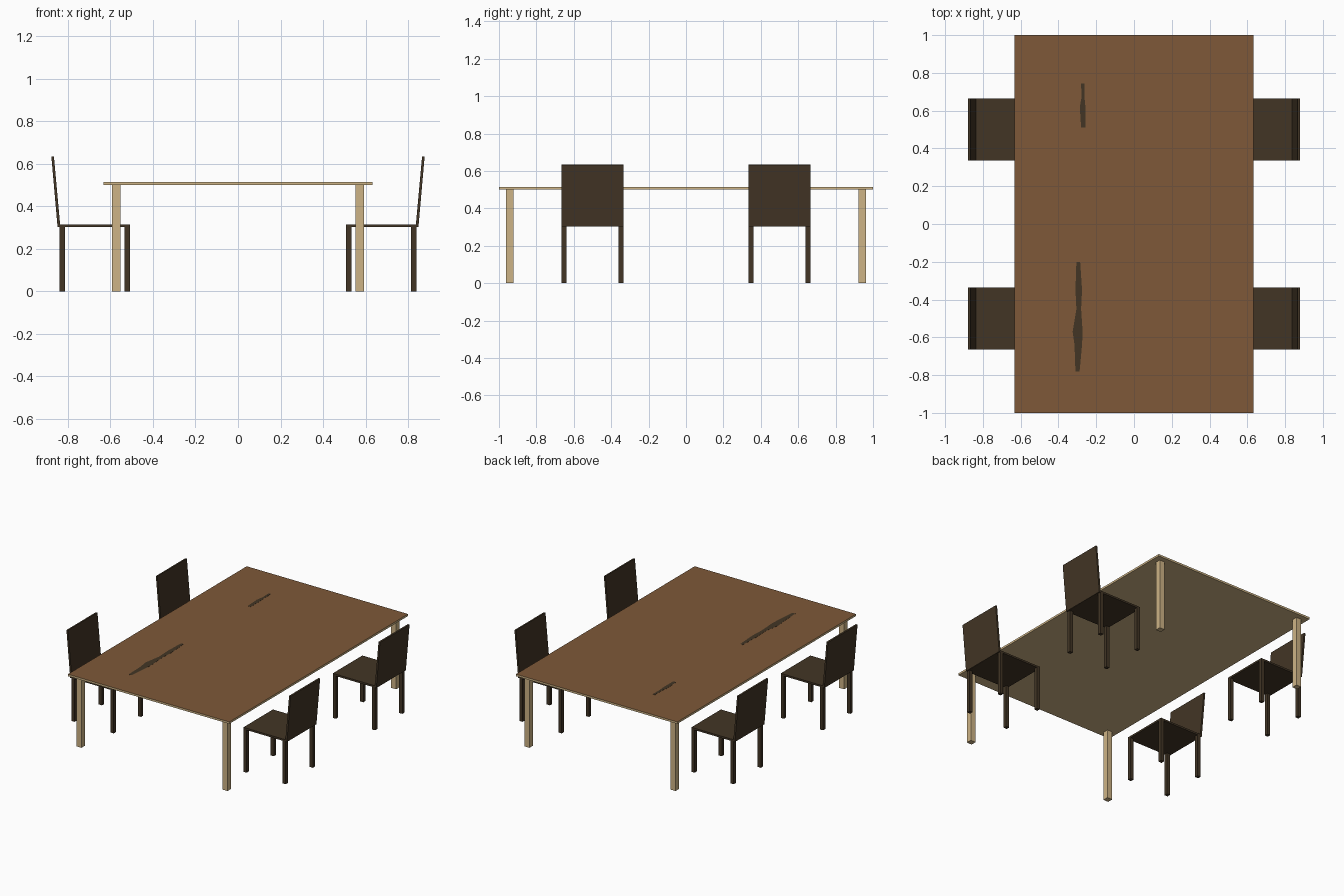
import bpy
import bmesh
from mathutils import Vector

cube = bpy.data.objects.get("Cube")
if cube:
    bpy.data.objects.remove(cube, do_unlink=True)


def material(name, rgb):
    """Flat material from 0-255 display colour."""
    linear = [((c / 255 + 0.055) / 1.055) ** 2.4 for c in rgb] + [1]
    m = bpy.data.materials.new(name)
    m.use_nodes = True
    m.diffuse_color = linear
    m.node_tree.nodes["Principled BSDF"].inputs["Base Color"].default_value = linear
    return m


BROWN = material("brown wood", (126, 89, 56))
TAN = material("pale wood", (206, 180, 134))
DARK = material("dark wood", (66, 53, 37))


def add_object(name, bm, *mats):
    bmesh.ops.recalc_face_normals(bm, faces=bm.faces)
    mesh = bpy.data.meshes.new(name)
    bm.to_mesh(mesh)
    bm.free()
    for m in mats:
        mesh.materials.append(m)
    obj = bpy.data.objects.new(name, mesh)
    bpy.context.collection.objects.link(obj)
    return obj


def box(name, low, high, *mats):
    bm = bmesh.new()
    bmesh.ops.create_cube(bm, size=1)
    low, high = Vector(low), Vector(high)
    for v in bm.verts:
        v.co = (low + high) / 2 + v.co * (high - low)
    return add_object(name, bm, *mats)


def prism(name, outline, depth, mat):
    """Extrude a closed outline along the depth vector."""
    bm = bmesh.new()
    face = bm.faces.new([bm.verts.new(p) for p in outline])
    out = bmesh.ops.extrude_face_region(bm, geom=[face])
    moved = [g for g in out["geom"] if isinstance(g, bmesh.types.BMVert)]
    bmesh.ops.translate(bm, verts=moved, vec=depth)
    return add_object(name, bm, mat)


# Table top: brown upper face, pale edges and underside
TOP = 0.514
top = box("table_top", (-0.632, -1, 0.5), (0.632, 1, TOP), TAN, BROWN)
for p in top.data.polygons:
    p.material_index = int(p.normal.z > 0.5)

# Table legs
for sx in (-1, 1):
    for sy in (-1, 1):
        x, y = sx * 0.572, sy * 0.943
        box("table_leg", (x - 0.02, y - 0.02, 0), (x + 0.02, y + 0.02, 0.5), TAN)

# Dark grain streaks: (y, left x, right x) rows
streaks = {
    "long_grain_streak": [(-0.2, -0.305, -0.285), (-0.35, -0.31, -0.275),
                          (-0.45, -0.305, -0.28), (-0.57, -0.325, -0.272),
                          (-0.64, -0.315, -0.275), (-0.78, -0.31, -0.288)],
    "short_grain_streak": [(0.745, -0.28, -0.262), (0.67, -0.278, -0.262),
                           (0.62, -0.287, -0.257), (0.51, -0.28, -0.258)],
}
for name, rows in streaks.items():
    outline = [(l, y, TOP) for y, l, r in rows] + [(r, y, TOP) for y, l, r in reversed(rows)]
    prism(name, outline, (0, 0, 0.0008), DARK)


# Chairs face the table; side is the sign of x
def chair(side, yc):
    half = 0.165

    def chair_box(name, x0, x1, y0, y1, z0, z1):
        a, b = sorted((side * x0, side * x1))
        box(name, (a, yc + y0, z0), (b, yc + y1, z1), DARK)

    chair_box("chair_seat", 0.508, 0.846, -half, half, 0.302, 0.315)
    for name, x in (("chair_front_leg", 0.508), ("chair_back_leg", 0.814)):
        for y in (-half, half - 0.025):
            chair_box(name, x, x + 0.025, y, y + 0.025, 0, 0.302)
    # Leaning backrest
    profile = [(0.836, 0.304), (0.849, 0.302), (0.878, 0.633), (0.866, 0.634)]
    prism("chair_back", [(side * x, yc - half, z) for x, z in profile],
          (0, 2 * half, 0), DARK)


for side in (-1, 1):
    for yc in (-0.5, 0.5):
        chair(side, yc)
